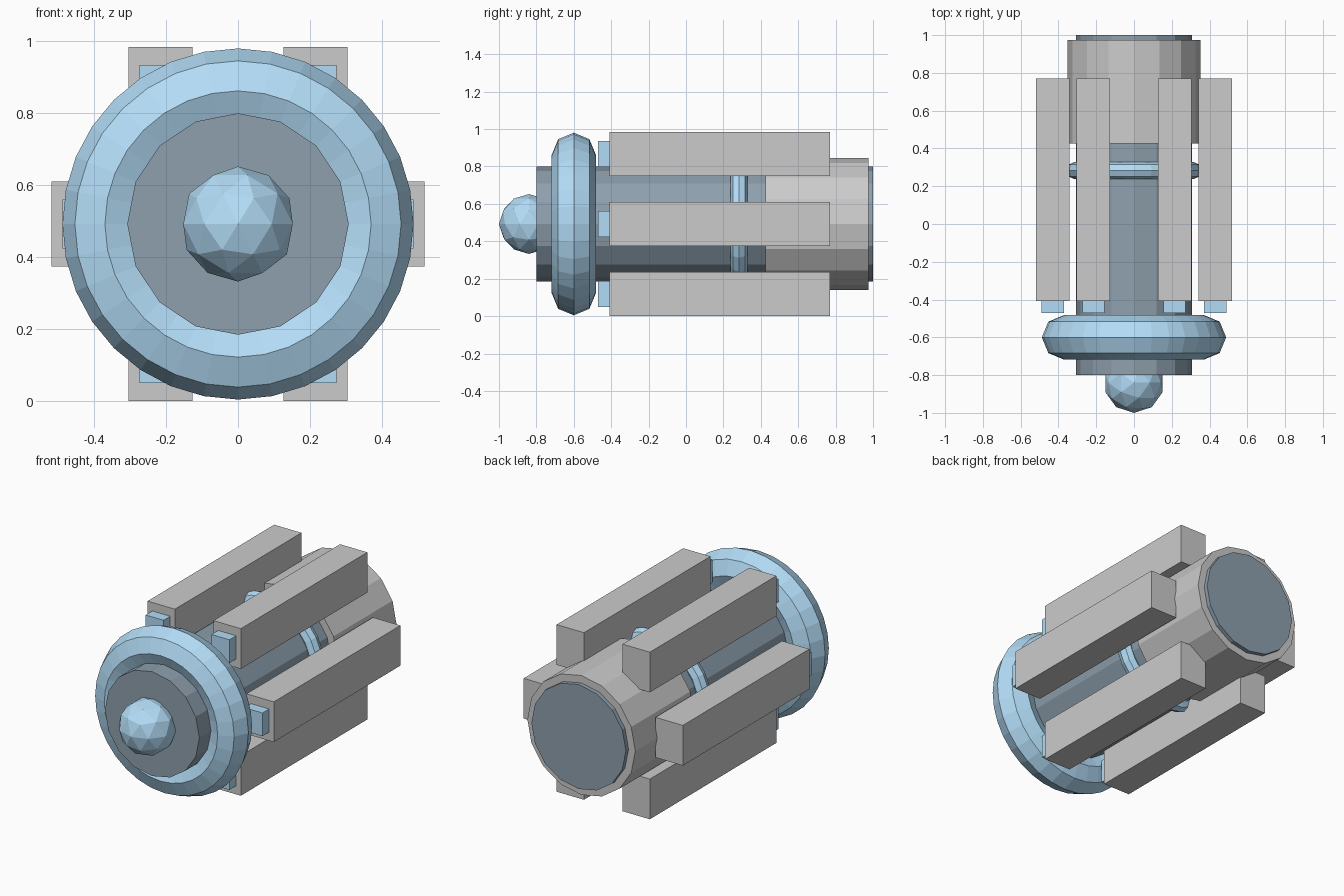
import bpy
from math import pi, sin, cos

if "Cube" in bpy.data.objects:
    bpy.data.objects.remove(bpy.data.objects["Cube"])

CZ = 0.4925  # height of the long axis


def material(name, rgb):
    m = bpy.data.materials.new(name)
    m.diffuse_color = (*rgb, 1)
    m.use_nodes = True
    m.node_tree.nodes["Principled BSDF"].inputs["Base Color"].default_value = m.diffuse_color
    return m


DARK = material("dark_slate", (0.27, 0.35, 0.42))
BLUE = material("light_blue", (0.45, 0.72, 0.93))


def finish(name, mat=None):
    ob = bpy.context.object
    ob.name = name
    if mat:
        ob.data.materials.append(mat)
    return ob


def cylinder(name, r, y0, y1, mat=None, sides=16):
    bpy.ops.mesh.primitive_cylinder_add(
        vertices=sides, radius=r, depth=y1 - y0,
        location=(0, (y0 + y1) / 2, CZ), rotation=(pi / 2, 0, 0))
    return finish(name, mat)


def ring(name, major, minor, y, segments):
    bpy.ops.mesh.primitive_torus_add(
        major_radius=major, minor_radius=minor,
        major_segments=segments, minor_segments=8,
        location=(0, y, CZ), rotation=(pi / 2, 0, 0))
    return finish(name, BLUE)


def box(name, x, z, width, height, y0, y1, mat=None):
    bpy.ops.mesh.primitive_cube_add(size=1, location=(x, (y0 + y1) / 2, z))
    ob = finish(name, mat)
    ob.scale = (width, y1 - y0, height)
    return ob


# Central shaft and rear sleeve
cylinder("core_shaft", 0.308, -0.80, 1.0, DARK)
cylinder("rear_sleeve", 0.352, 0.425, 0.975)

# Large front ring and thin middle ring
ring("front_ring", 0.37, 0.118, -0.60, 32)
ring("middle_ring", 0.313, 0.046, 0.283, 24)

# Faceted nose ball
bpy.ops.mesh.primitive_ico_sphere_add(subdivisions=2, radius=0.16, location=(0, -0.84, CZ))
finish("nose_ball", BLUE)

# Six upright barrels around the shaft, each with a blue muzzle
for i in range(6):
    a = i * pi / 3
    x, z = 0.43 * cos(a), CZ + 0.432 * sin(a)
    box(f"barrel_{i + 1}", x, z, 0.178, 0.237, -0.408, 0.771)
    box(f"muzzle_{i + 1}", x, z, 0.117, 0.137, -0.47, -0.35, BLUE)
